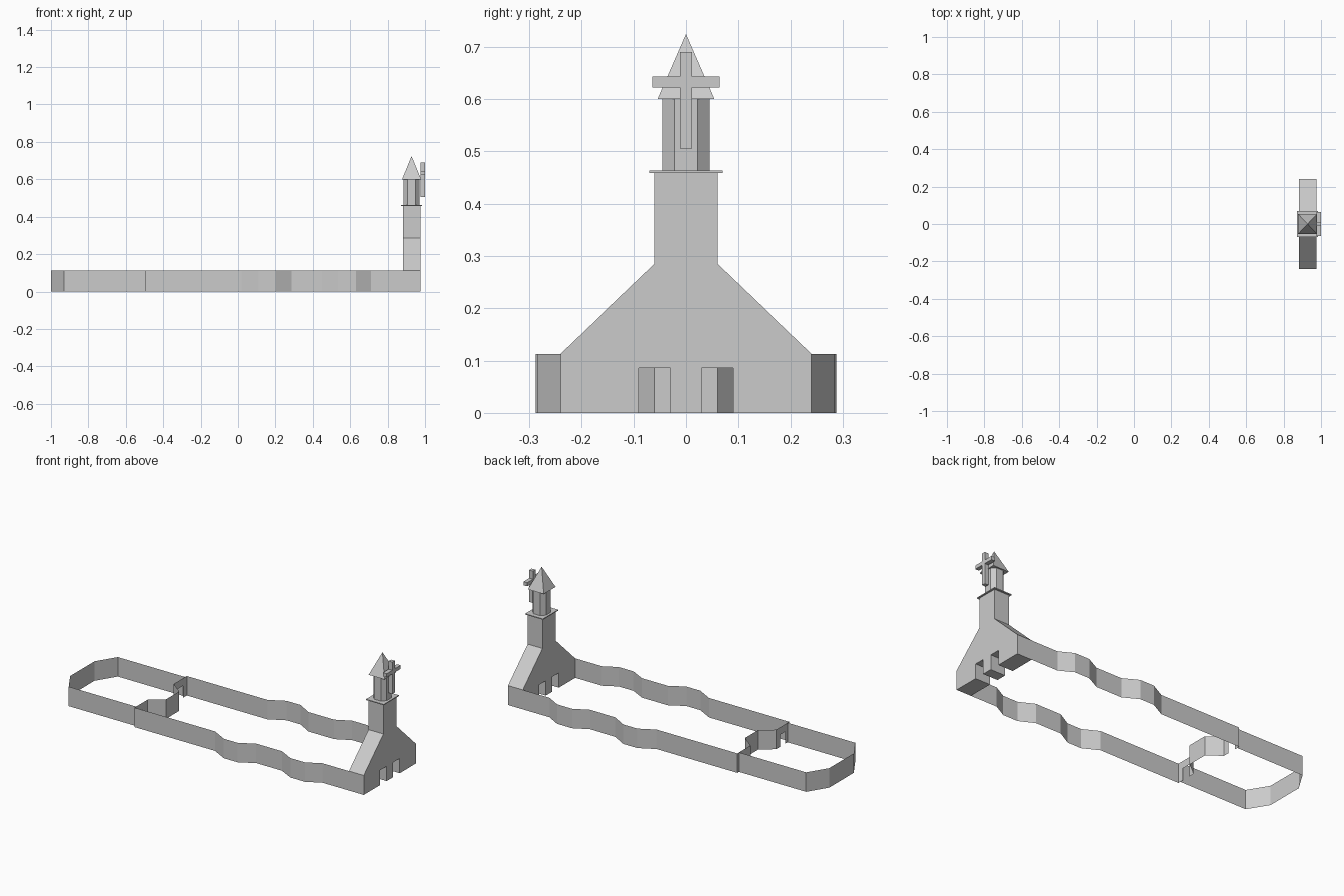
import bpy, bmesh

if "Cube" in bpy.data.objects:
    bpy.data.objects.remove(bpy.data.objects["Cube"])


def make(name, verts, faces, fix=True):
    me = bpy.data.meshes.new(name)
    me.from_pydata(verts, [], faces)
    if fix:
        bm = bmesh.new()
        bm.from_mesh(me)
        bmesh.ops.recalc_face_normals(bm, faces=bm.faces)
        bm.to_mesh(me)
        bm.free()
    ob = bpy.data.objects.new(name, me)
    bpy.context.collection.objects.link(ob)
    return ob


def wall(name, path, h):
    """Thin upright sheet following a plan path."""
    n = len(path)
    v = [(x, y, 0) for x, y in path] + [(x, y, h) for x, y in path]
    return make(name, v, [(i, i + 1, n + i + 1, n + i) for i in range(n - 1)])


def slab(name, yz, x0, x1=None):
    """Profile in y-z, flat at x0 or extruded from x0 to x1."""
    n = len(yz)
    v = [(x0, y, z) for y, z in yz]
    f = [tuple(range(n))]
    if x1 is not None:
        v += [(x1, y, z) for y, z in yz]
        f += [tuple(range(n, 2 * n))]
        f += [(i, (i + 1) % n, n + (i + 1) % n, n + i) for i in range(n)]
    return make(name, v, f)


def prism(name, xy, z0, z1):
    n = len(xy)
    v = [(x, y, z0) for x, y in xy] + [(x, y, z1) for x, y in xy]
    f = [tuple(range(n)), tuple(range(n, 2 * n))]
    f += [(i, (i + 1) % n, n + (i + 1) % n, n + i) for i in range(n)]
    return make(name, v, f)


def rect(cx, hx, hy):
    return [(cx - hx, -hy), (cx + hx, -hy), (cx + hx, hy), (cx - hx, hy)]


H = 0.113      # wall height
TX = 0.928     # tower centre

# Nave side walls with two shallow bays each
side = [(-0.497, 0.24), (0.02, 0.24), (0.11, 0.288), (0.20, 0.288), (0.285, 0.24),
        (0.45, 0.24), (0.535, 0.284), (0.63, 0.284), (0.71, 0.24), (0.976, 0.24)]
for label, s in (("left", 1), ("right", -1)):
    wall("nave_wall_" + label, [(x, s * y) for x, y in side], H)

# Apse wall around the far end
wall("apse_wall", [(-0.497, 0.225), (-0.93, 0.225), (-1, 0.112),
                   (-1, -0.112), (-0.93, -0.225), (-0.497, -0.225)], H)

# Screen between nave and apse, with a doorway on either side
wall("screen_centre", [(-0.497, 0.12), (-0.42, 0.06), (-0.42, -0.06), (-0.497, -0.12)], H)
door_side = [(0.12, 0), (0.155, 0), (0.155, 0.07), (0.205, 0.07), (0.205, 0),
             (0.24, 0), (0.24, H), (0.12, H)]
for label, s in (("left", 1), ("right", -1)):
    slab("screen_door_" + label, [(s * y, z) for y, z in door_side], -0.497)

# Facade with sloping shoulders, tower shaft and two doorways
half = [(0.03, 0), (0.03, 0.086), (0.09, 0.086), (0.09, 0),
        (0.24, 0), (0.24, H), (0.06, 0.285), (0.06, 0.459)]
slab("facade_tower", half + [(-y, z) for y, z in reversed(half)], 0.881, 0.976)

# Belfry: cornice, eight-sided lantern, pyramid roof
prism("cornice", rect(TX, 0.057, 0.07), 0.458, 0.463)
a, b, c, d = 0.043, 0.022, 0.022, 0.045
prism("lantern", [(TX + x, y) for x, y in
                  [(a, -c), (a, c), (b, d), (-b, d), (-a, c), (-a, -c), (-b, -d), (b, -d)]],
      0.463, 0.60)
base = [(x, y, 0.60) for x, y in rect(TX, 0.051, 0.054)]
make("spire", base + [(TX, 0, 0.724)],
     [(0, 1, 2, 3)] + [(i, (i + 1) % 4, 4) for i in range(4)])

# Cross in front of the lantern
w, arm = 0.011, 0.064
cross = [(w, 0.505), (w, 0.622), (arm, 0.622), (arm, 0.643), (w, 0.643), (w, 0.69)]
slab("cross", cross + [(-y, z) for y, z in reversed(cross)], 0.976, 1.0)
